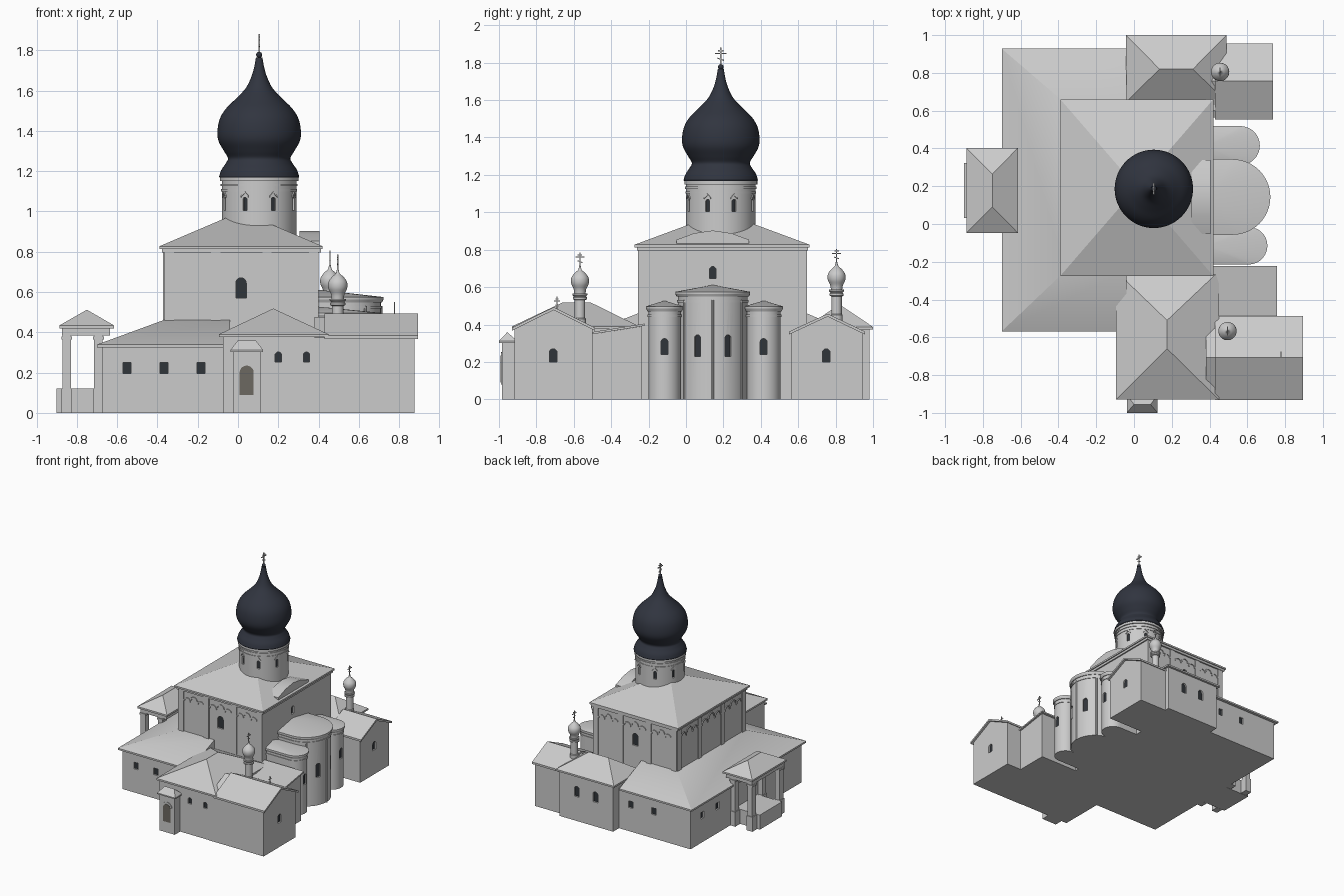
import bpy, bmesh
from math import sin, cos, pi, radians
from mathutils import Matrix, Vector

if "Cube" in bpy.data.objects:
    bpy.data.objects.remove(bpy.data.objects["Cube"])


def material(name, rgb):
    m = bpy.data.materials.new(name)
    m.diffuse_color = (*rgb, 1)
    m.use_nodes = True
    m.node_tree.nodes["Principled BSDF"].inputs["Base Color"].default_value = m.diffuse_color
    return m


DARK = material("dark_dome", (0.03, 0.035, 0.05))
GLASS = material("dark_glass", (0.03, 0.035, 0.042))
DOOR = material("door_wood", (0.15, 0.14, 0.12))


def loft(name, rings, mat=None, mx=Matrix()):
    """Skin between equal rings of points, capped at both ends."""
    bm = bmesh.new()
    vs = [[bm.verts.new(mx @ Vector(p)) for p in r] for r in rings]
    n = len(vs[0])
    for a, b in zip(vs, vs[1:]):
        for i in range(n):
            bm.faces.new((a[i], a[(i + 1) % n], b[(i + 1) % n], b[i]))
    bm.faces.new(vs[0])
    bm.faces.new(vs[-1])
    bmesh.ops.remove_doubles(bm, verts=bm.verts, dist=1e-5)
    bmesh.ops.recalc_face_normals(bm, faces=bm.faces)
    me = bpy.data.meshes.new(name)
    bm.to_mesh(me)
    bm.free()
    ob = bpy.data.objects.new(name, me)
    bpy.context.collection.objects.link(ob)
    if mat:
        me.materials.append(mat)
    return ob


def rect(x0, x1, y0, y1, z):
    return [(x0, y0, z), (x1, y0, z), (x1, y1, z), (x0, y1, z)]


def box(name, x0, x1, y0, y1, z0, z1):
    return loft(name, [rect(x0, x1, y0, y1, z0), rect(x0, x1, y0, y1, z1)])


def roof(name, eave, ridge, z0, z1, t=0.014):
    return loft(name, [rect(*eave, z0), rect(*eave, z0 + t), rect(*ridge, z1)])


def place(x, y, z, ang):
    return Matrix.Translation((x, y, z)) @ Matrix.Rotation(radians(ang), 4, 'Z')


def prism(name, pts, d0, d1, mx=Matrix(), mat=None):
    """Profile in local y,z pushed along local x."""
    return loft(name, [[(d, u, v) for u, v in pts] for d in (d0, d1)], mat, mx)


def lathe(name, pts, x, y, mat=None, n=48):
    return loft(name, [[(x + r * cos(2 * pi * i / n), y + r * sin(2 * pi * i / n), z)
                        for i in range(n)] for r, z in pts], mat)


def spline(pts, k=5):
    P = [Vector(p) for p in pts]
    P = [P[0]] + P + [P[-1]]
    out = []
    for a, b, c, d in zip(P, P[1:], P[2:], P[3:]):
        for j in range(k):
            t = j / k
            out.append(tuple(0.5 * (2 * b + (c - a) * t + (2 * a - 5 * b + 4 * c - d) * t * t
                                    + (3 * b - a - 3 * c + d) * t ** 3)))
    return out + [tuple(P[-1])]


def arch(w, h, n=10):
    r = w / 2
    return [(-r, 0), (r, 0)] + [(r * cos(pi * i / n), h - r + r * sin(pi * i / n))
                                for i in range(n + 1)]


def window(wall, x, y, z, ang, w=0.034, h=0.06, square=False, mat=GLASS):
    """Cut a recess in a wall and set a dark pane in it."""
    pts = [(-w / 2, 0), (w / 2, 0), (w / 2, h), (-w / 2, h)] if square else arch(w, h)
    mx = place(x, y, z, ang)
    cut = prism("cutter", pts, -0.02, 0.03, mx)
    cut.hide_render = True
    mod = wall.modifiers.new("recess", 'BOOLEAN')
    mod.operation, mod.solver, mod.object = 'DIFFERENCE', 'EXACT', cut
    bpy.context.view_layer.objects.active = wall
    bpy.ops.object.modifier_apply(modifier=mod.name)
    bpy.data.objects.remove(cut)
    prism("window_pane", pts, -0.022, -0.012, mx, mat)


def cross(name, x, y, z, h, w):
    t = h * 0.035
    box(name + "_post", x - t, x + t, y - t, y + t, z, z + h)
    for f, s, tilt in ((0.83, 0.5, 0), (0.68, 1, 0), (0.35, 0.55, 0.35)):
        a, zz = w * s, z + h * f
        prism(name + "_bar", [(-a, a * tilt - t), (a, -a * tilt - t), (a, -a * tilt + t),
                              (-a, a * tilt + t)], -t, t, place(x, y, zz, 0))


# main block with cornice, hipped roof and east pediment
main = box("main_block", -0.365, 0.40, -0.25, 0.64, 0, 0.815)
box("main_cornice", -0.378, 0.411, -0.262, 0.652, 0.795, 0.815)
roof("main_roof", (-0.39, 0.42, -0.275, 0.66), (0.015, 0.015, 0.193, 0.193), 0.813, 1.0)
prism("roof_pediment", [(-0.195, 0), (0.195, 0), (0.195, 0.033), (0.1, 0.068), (0, 0.083),
                        (-0.1, 0.068), (-0.195, 0.033)], 0, 0.1, place(0.305, 0.143, 0.82, 0))
window(main, 0.015, -0.25, 0.57, -90, 0.052, 0.1)
window(main, 0.015, 0.64, 0.57, 90, 0.052, 0.1)
window(main, 0.40, 0.143, 0.645, 0, 0.034, 0.065)

# pilasters and arched frieze on three sides
for cx, cy, ang, half in ((0.017, -0.25, -90, 0.382), (0.017, 0.64, 90, 0.382),
                          (-0.365, 0.195, 180, 0.445)):
    mx = place(cx, cy, 0, ang)
    cs = [-half + 0.024, -half / 3, half / 3, half - 0.024]
    for c in cs:
        prism("pilaster", [(c - 0.023, 0.4), (c + 0.023, 0.4), (c + 0.023, 0.8), (c - 0.023, 0.8)],
              -0.01, 0.007, mx)
    for a, b in zip(cs, cs[1:]):
        w = (b - a - 0.046) / 3
        for k in range(3):
            c, r, zc = a + 0.023 + w * (k + 0.5), w / 2, 0.715 + (0.02 if k == 1 else 0)
            ring = [(c + q * cos(pi * i / 8), zc + q * sin(pi * i / 8))
                    for q, idx in ((r, range(9)), (r - 0.009, range(8, -1, -1))) for i in idx]
            prism("frieze_arch", ring, -0.005, 0.007, mx)

# drum and big onion dome
DX, DY = 0.105, 0.186
drum = lathe("drum", [(0.185, 0.8), (0.185, 1.17)], DX, DY, n=64)
for z, h, r in ((1.10, 0.01, 0.189), (1.125, 0.012, 0.191), (1.15, 0.022, 0.195)):
    lathe("drum_band", [(r, z), (r, z + h)], DX, DY, n=64)
for k in range(8):
    a = 22.5 + 45 * k
    x, y = DX + 0.185 * cos(radians(a)), DY + 0.185 * sin(radians(a))
    window(drum, x, y, 1.005, a, 0.022, 0.065)
    prism("window_hood", [(-0.02, 1.07), (0, 1.09), (0.02, 1.07), (0.02, 1.078), (0, 1.1),
                          (-0.02, 1.078)], -0.01, 0.006, place(x, y, 0, a))
lathe("onion_dome", [(0.197, 1.168)] + spline([(0.199, 1.172), (0.188, 1.205), (0.165, 1.24),
      (0.155, 1.265), (0.175, 1.3), (0.202, 1.35), (0.207, 1.4), (0.195, 1.46), (0.165, 1.51),
      (0.115, 1.56), (0.068, 1.61), (0.042, 1.66), (0.026, 1.71), (0.016, 1.765)]), DX, DY, DARK, 64)
lathe("dome_ball", [(0.015 * sin(pi * i / 10), 1.777 - 0.015 * cos(pi * i / 10))
                    for i in range(11)], DX, DY, DARK, 20)
cross("dome_cross", DX, DY, 1.785, 0.095, 0.03)

# low gallery wrapped round the west end
gallery = box("gallery", -0.675, 0.0, -0.545, 0.905, 0, 0.335)
roof("gallery_roof", (-0.70, -0.04, -0.568, 0.928), (-0.365, -0.04, -0.25, 0.64), 0.325, 0.462)
for x in (-0.55, -0.368, -0.184):
    window(gallery, x, -0.545, 0.195, -90, 0.04, 0.055, True)
for x in (-0.13, -0.34):
    window(gallery, x, 0.905, 0.195, 90, 0.04, 0.055, True)
for y in (0.75, 0.55, -0.3):
    window(gallery, -0.675, y, 0.195, 180, 0.04, 0.055, True)

# south and north chapels
south = box("south_chapel", -0.075, 0.435, -0.915, -0.24, 0, 0.385)
roof("south_chapel_roof", (-0.095, 0.45, -0.93, -0.25), (0.175, 0.175, -0.66, -0.51), 0.376, 0.518)
for x in (0.2, 0.34):
    window(south, x, -0.915, 0.252, -90, 0.032, 0.05)
north = box("north_chapel", -0.022, 0.47, 0.6, 0.982, 0, 0.385)
roof("north_chapel_roof", (-0.042, 0.49, 0.645, 1.0), (0.135, 0.312, 0.82, 0.82), 0.373, 0.508)
for x in (0.14, 0.31):
    window(north, x, 0.982, 0.2, 90, 0.045, 0.085)


# gabled east wings
def wing(name, x1, y0, ym, y1, z0, z1, win_y):
    wall = prism(name, [(y0, 0), (y1, 0), (y1, z0), (ym, z1), (y0, z0)], 0.38, x1)
    e, d = 0.013, 0.008
    prism(name + "_roof", [(y0 - e, z0 - d), (ym, z1), (y1 + e, z0 - d), (y1 + e, z0 + 0.008),
                           (ym, z1 + 0.016), (y0 - e, z0 + 0.008)], 0.43, x1 + 0.017)
    window(wall, x1, win_y, 0.2, 0, 0.042, 0.07)


wing("south_wing", 0.877, -0.918, -0.708, -0.5, 0.375, 0.477, -0.71)
wing("north_wing", 0.72, 0.565, 0.757, 0.943, 0.355, 0.442, 0.75)
prism("link_block", [(-0.52, 0), (-0.237, 0), (-0.237, 0.39), (-0.52, 0.345)], 0.38, 0.742)
prism("link_roof", [(-0.52, 0.345), (-0.222, 0.393), (-0.222, 0.405), (-0.52, 0.357)], 0.40, 0.757)


# rounded apses
def apse(name, cx, cy, r, z0, z1, wins, wz, wh):
    def outline(q, z, n=24):
        arc = [(cx + q * cos(pi * (i / n - 0.5)), cy + q * sin(pi * (i / n - 0.5)), z)
               for i in range(n + 1)]
        return [(0.39, cy - q, z)] + arc + [(0.39, cy + q, z)]
    wall = loft(name, [outline(r, 0), outline(r, z0)])
    loft(name + "_band", [outline(r + 0.005, z0 - 0.045), outline(r + 0.005, z0 - 0.032)])
    e = r + 0.013
    top = outline(e, z0 + 0.012)
    loft(name + "_roof", [outline(r + 0.006, z0 - 0.014), outline(e, z0), top,
                          [(0.39, cy, z1)] * len(top)])
    for a in wins:
        window(wall, cx + r * cos(radians(a)), cy + r * sin(radians(a)), wz, a, 0.037, wh)


apse("central_apse", 0.522, 0.143, 0.187, 0.563, 0.612, (-26, 26), 0.23, 0.115)
apse("north_apse", 0.563, 0.415, 0.09, 0.485, 0.528, (0,), 0.24, 0.085)
apse("south_apse", 0.607, -0.115, 0.086, 0.485, 0.528, (0,), 0.24, 0.085)
for a in (-54, 0, 54):
    lathe("apse_colonnette", [(0.007, 0), (0.007, 0.53)], 0.522 + 0.188 * cos(radians(a)),
          0.143 + 0.188 * sin(radians(a)), n=10)


# two small cupolas with crosses
def cupola(name, x, y, dz):
    lathe(name + "_neck", [(r, z + dz) for r, z in ((0.033, 0.36), (0.033, 0.43), (0.028, 0.435),
          (0.028, 0.53), (0.038, 0.535), (0.038, 0.545), (0.032, 0.55), (0.04, 0.558),
          (0.04, 0.566))], x, y, n=24)
    lathe(name + "_onion", spline([(r, z + dz) for r, z in ((0.03, 0.566), (0.034, 0.59),
          (0.047, 0.62), (0.046, 0.65), (0.028, 0.676), (0.01, 0.692), (0.004, 0.715))], 4), x, y, n=28)
    cross(name + "_cross", x, y, 0.71 + dz, 0.075, 0.024)


cupola("south_cupola", 0.495, -0.567, 0)
cupola("north_cupola", 0.456, 0.805, 0.02)
cross("wing_cross", 0.777, -0.69, 0.475, 0.075, 0.016)

# west porch on posts
box("porch_base", -0.9, -0.66, 0.032, 0.322, 0, 0.12)
for x in (-0.85, -0.693):
    for y in (0.0, 0.355):
        box("porch_post", x - 0.021, x + 0.021, y - 0.025, y + 0.025, 0, 0.4)
        box("porch_post_foot", x - 0.027, x + 0.027, y - 0.031, y + 0.031, 0, 0.12)
        box("porch_post_cap", x - 0.027, x + 0.027, y - 0.031, y + 0.031, 0.365, 0.38)
box("porch_beam", -0.873, -0.635, -0.028, 0.383, 0.385, 0.425)
roof("porch_roof", (-0.887, -0.615, -0.047, 0.402), (-0.75, -0.75, 0.09, 0.265), 0.42, 0.512)

# south door porch
portal = box("door_porch", -0.025, 0.112, -0.985, -0.9, 0, 0.31)
roof("door_porch_roof", (-0.038, 0.125, -1.0, -0.905), (0.0, 0.088, -0.955, -0.955), 0.302, 0.36, 0.01)
prism("door_frame", arch(0.092, 0.172), -0.01, 0.005, place(0.043, -0.985, 0.08, -90))
prism("door", arch(0.07, 0.145), -0.01, 0.007, place(0.043, -0.985, 0.09, -90), DOOR)

# smooth the round parts, keep corners sharp
for ob in bpy.context.scene.objects:
    ob.select_set(True)
bpy.context.view_layer.objects.active = main
bpy.ops.object.shade_smooth_by_angle(angle=radians(25))
